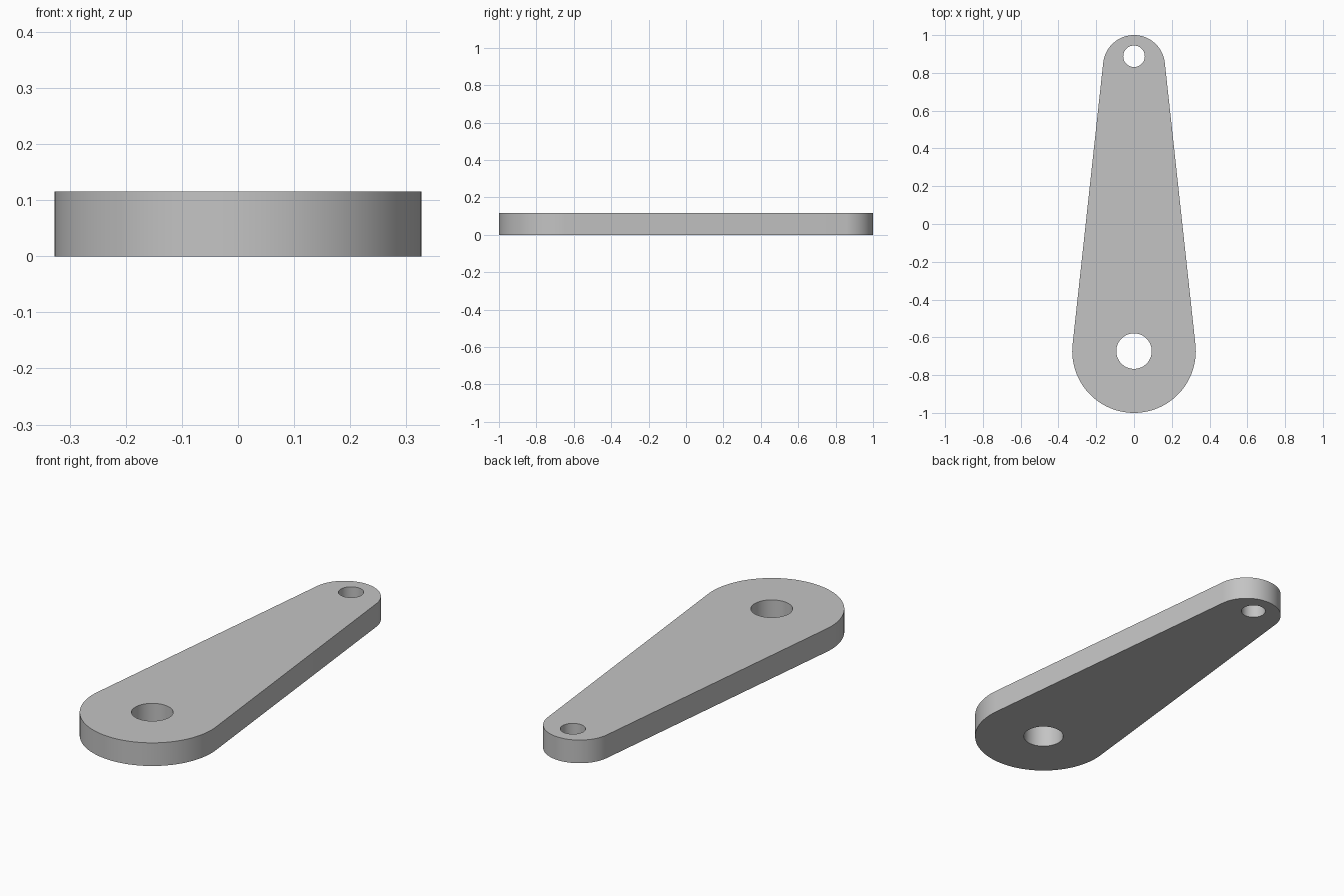
import bpy, bmesh, math
from mathutils import Vector

cube = bpy.data.objects.get("Cube")
if cube:
    bpy.data.objects.remove(cube, do_unlink=True)

THICKNESS = 0.115
BIG_Y, BIG_R, BIG_HOLE = -0.673, 0.327, 0.094
TIP_Y, TIP_R = 0.836, 0.164
TIP_HOLE_Y, TIP_HOLE = 0.888, 0.057


def arc(cy, radius, start, end, steps):
    """Points along an arc centred on x = 0, both ends included."""
    angles = [start + (end - start) * i / steps for i in range(steps + 1)]
    return [Vector((radius * math.cos(a), cy + radius * math.sin(a), 0)) for a in angles]


def add_loop(bm, points):
    verts = [bm.verts.new(p) for p in points]
    return [bm.edges.new((v, verts[i - 1])) for i, v in enumerate(verts)]


# Outline: two end arcs joined by their common tangents
tilt = math.asin((BIG_R - TIP_R) / (TIP_Y - BIG_Y))
outline = arc(TIP_Y, TIP_R, tilt, math.pi - tilt, 40)
outline += arc(BIG_Y, BIG_R, math.pi - tilt, 2 * math.pi + tilt, 56)

# Plate face with a hole at each end
bm = bmesh.new()
edges = add_loop(bm, outline)
for cy, radius in ((BIG_Y, BIG_HOLE), (TIP_HOLE_Y, TIP_HOLE)):
    edges += add_loop(bm, arc(cy, radius, 0, 2 * math.pi, 48)[:-1])
bmesh.ops.triangle_fill(bm, edges=edges, use_beauty=True, normal=(0, 0, 1))

# Thickness
result = bmesh.ops.extrude_face_region(bm, geom=bm.faces[:], use_keep_orig=True)
top = [g for g in result["geom"] if isinstance(g, bmesh.types.BMVert)]
bmesh.ops.translate(bm, verts=top, vec=(0, 0, THICKNESS))
bmesh.ops.recalc_face_normals(bm, faces=bm.faces[:])

mesh = bpy.data.meshes.new("lever_arm")
bm.to_mesh(mesh)
bm.free()
arm = bpy.data.objects.new("lever_arm", mesh)
bpy.context.collection.objects.link(arm)

# Plain grey metal
colour = (0.55, 0.55, 0.55, 1)
grey = bpy.data.materials.new("grey_metal")
grey.use_nodes = True
grey.diffuse_color = colour
grey.node_tree.nodes["Principled BSDF"].inputs["Base Color"].default_value = colour
mesh.materials.append(grey)

# Smooth rims, sharp edges
bpy.ops.object.select_all(action="DESELECT")
arm.select_set(True)
bpy.context.view_layer.objects.active = arm
bpy.ops.object.shade_smooth_by_angle(angle=math.radians(30))
